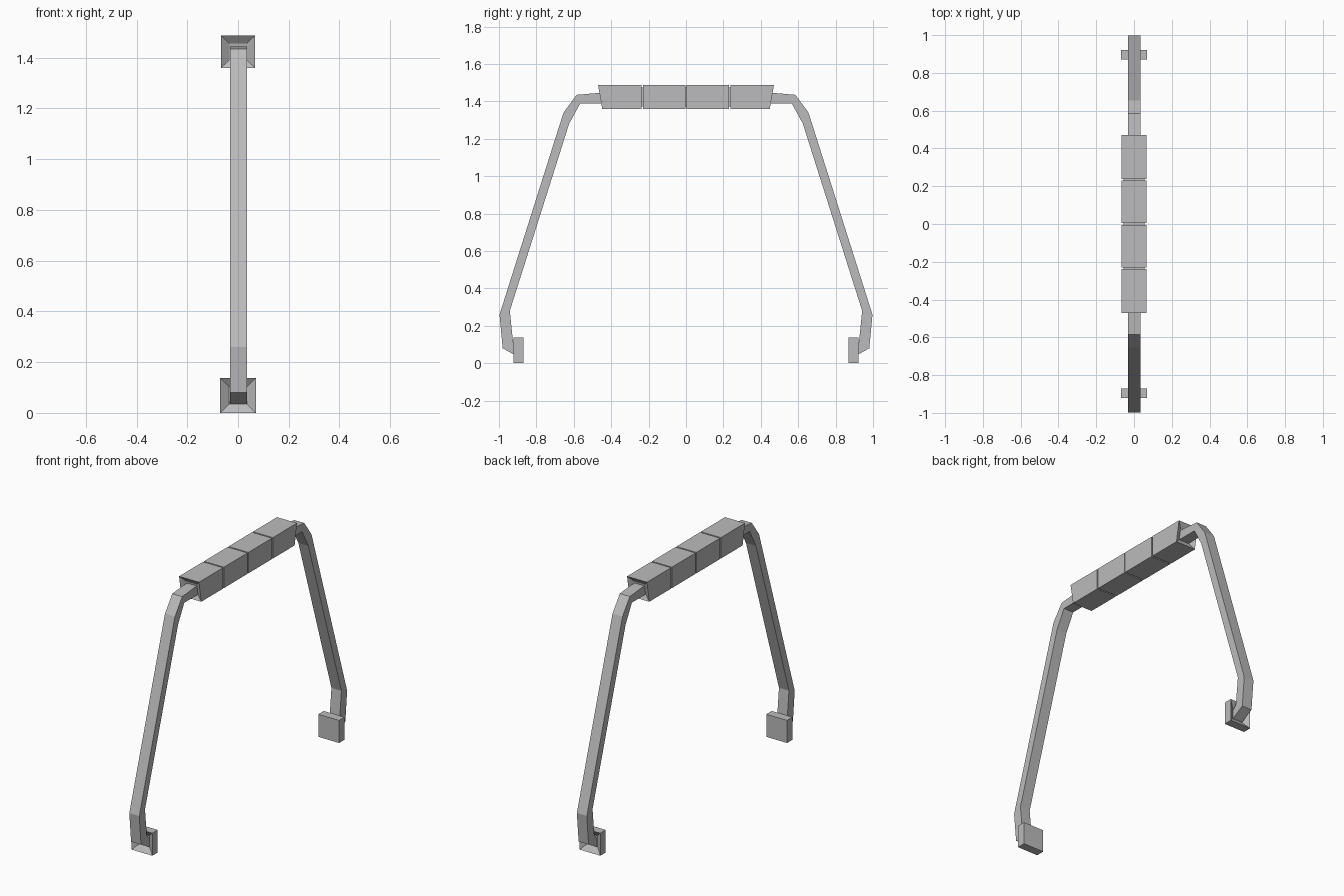
import bpy, bmesh
from mathutils import Vector

cube = bpy.data.objects.get("Cube")
if cube:
    bpy.data.objects.remove(cube)

grey = bpy.data.materials.new("plain grey")
grey.use_nodes = True
colour = (0.5, 0.5, 0.51, 1)
grey.diffuse_color = colour
grey.node_tree.nodes["Principled BSDF"].inputs["Base Color"].default_value = colour


def finish(name, bm):
    bmesh.ops.recalc_face_normals(bm, faces=bm.faces)
    mesh = bpy.data.meshes.new(name)
    bm.to_mesh(mesh)
    bm.free()
    mesh.materials.append(grey)
    ob = bpy.data.objects.new(name, mesh)
    bpy.context.collection.objects.link(ob)
    return ob


def block(bm, half_x, y0, y1, z0, z1, slant0=0, slant1=0):
    """Box along y whose ends may lean outward at the top."""
    rings = []
    for y, slant in ((y0, slant0), (y1, slant1)):
        rings.append([bm.verts.new(p) for p in (
            (-half_x, y, z0), (half_x, y, z0),
            (half_x, y + slant, z1), (-half_x, y + slant, z1))])
    a, b = rings
    ends = [bm.faces.new(a), bm.faces.new(b)]
    for i in range(4):
        j = (i + 1) % 4
        bm.faces.new((a[i], a[j], b[j], b[i]))
    return ends


def dish(bm, face, depth):
    """Sink the middle of a face along y, leaving sloping sides."""
    centre = face.calc_center_median()
    inner = bmesh.ops.extrude_discrete_faces(bm, faces=[face])["faces"][0]
    for v in inner.verts:
        v.co = centre + (v.co - centre) * 0.5 + Vector((0, depth, 0))


# Side bars: outer and inner outline pairs, foot last
PROFILE = [((0.43, 1.445), (0.43, 1.39)), ((0.47, 1.445), (0.47, 1.39)),
           ((0.585, 1.435), (0.565, 1.39)), ((0.655, 1.34), (0.625, 1.28)),
           ((0.997, 0.26), (0.942, 0.28)), ((0.98, 0.08), (0.925, 0.115)),
           ((0.90, 0.035), (0.90, 0.085))]

for name, side in (("front", -1), ("back", 1)):
    bm = bmesh.new()
    rings = [[bm.verts.new((x, side * p[0], p[1]))
              for x, p in ((-0.032, o), (0.035, o), (0.035, i), (-0.032, i))]
             for o, i in PROFILE]
    for a, b in zip(rings, rings[1:]):
        for i in range(4):
            j = (i + 1) % 4
            bm.faces.new((a[i], a[j], b[j], b[i]))
    bm.faces.new(rings[0])
    bm.faces.new(rings[-1])
    finish(name + "_bar", bm)

    # Mounting plate, dished where the bar enters
    bm = bmesh.new()
    outer = block(bm, 0.07, side * 0.922, side * 0.87, 0, 0.137)[0]
    dish(bm, outer, -side * 0.025)
    finish(name + "_mounting_plate", bm)

# Grip: four blocks with narrow gaps and leaning, dished outer ends
for k in range(4):
    y0 = -0.47 + 0.235 * k
    y1 = y0 + 0.235
    first, last = k == 0, k == 3
    bm = bmesh.new()
    ends = block(bm, 0.067, y0 + (0.022 if first else 0.004),
                 y1 - (0.022 if last else 0.004), 1.36, 1.487,
                 -0.022 if first else 0, 0.022 if last else 0)
    if first:
        dish(bm, ends[0], 0.02)
    if last:
        dish(bm, ends[1], -0.02)
    finish("grip_block_%d" % (k + 1), bm)

# Core joining the grip blocks
bm = bmesh.new()
block(bm, 0.055, -0.4, 0.4, 1.372, 1.475)
finish("grip_core", bm)
